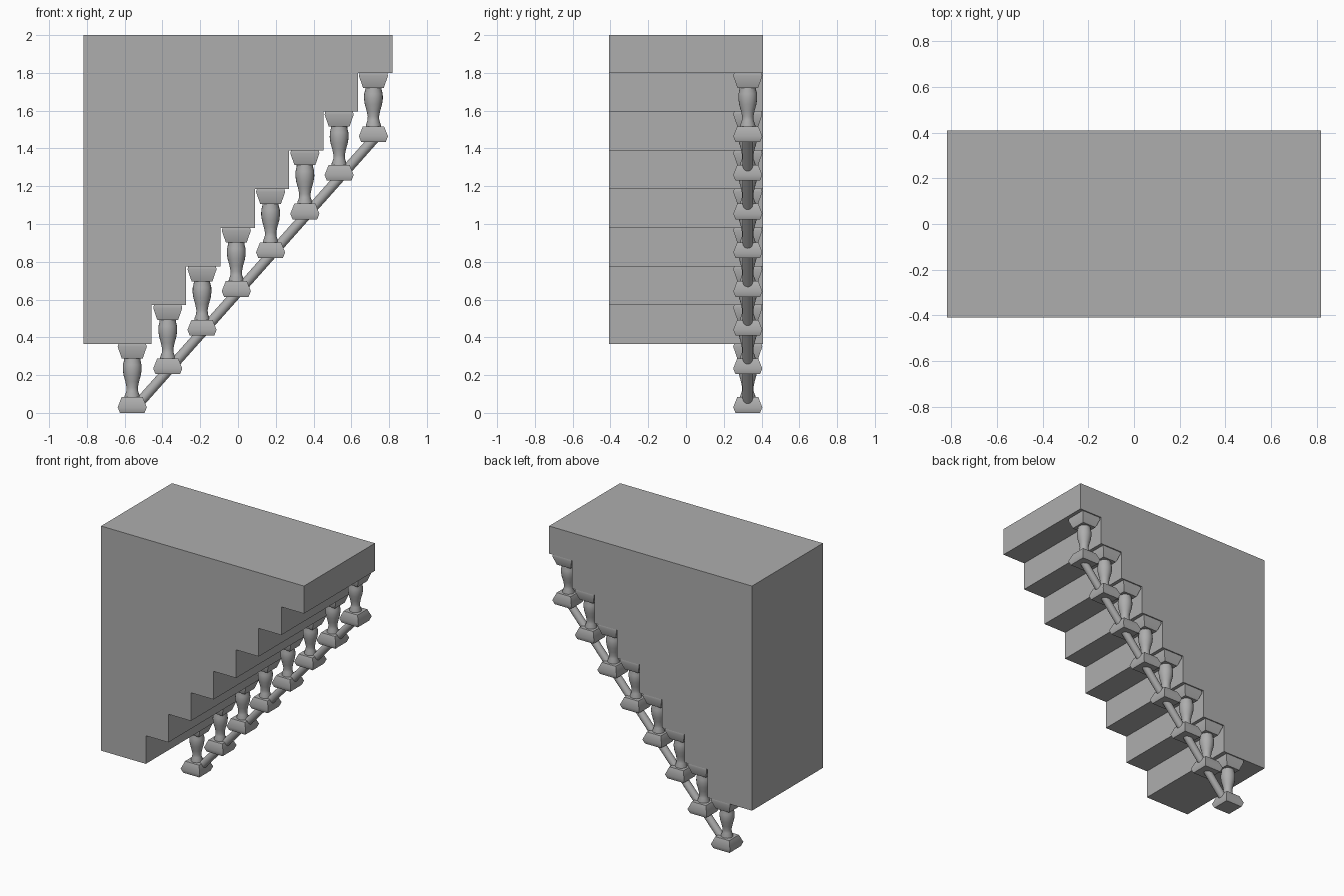
import bpy, bmesh, math
from mathutils import Vector

if "Cube" in bpy.data.objects:
    bpy.data.objects.remove(bpy.data.objects["Cube"])

N = 8
DX, DZ = 0.1819, 0.2049
X0, Z0, HX, HY = -0.457, 0.365, 0.817, 0.408

# Dark grey stone for every part
stone = bpy.data.materials.new("dark_grey_stone")
stone.diffuse_color = (0.42, 0.42, 0.42, 1)
stone.use_nodes = True
stone.node_tree.nodes["Principled BSDF"].inputs["Base Color"].default_value = stone.diffuse_color


def finish(name, bm, smooth=False):
    bmesh.ops.recalc_face_normals(bm, faces=bm.faces)
    me = bpy.data.meshes.new(name)
    bm.to_mesh(me)
    bm.free()
    me.materials.append(stone)
    ob = bpy.data.objects.new(name, me)
    bpy.context.collection.objects.link(ob)
    if smooth:
        bpy.ops.object.select_all(action='DESELECT')
        ob.select_set(True)
        bpy.context.view_layer.objects.active = ob
        bpy.ops.object.shade_smooth_by_angle(angle=math.radians(50))
    return ob


def loft(bm, rings, sides, turn=0.0):
    """Stack of regular polygons given as (radius, z), capped at both ends."""
    loops = []
    for r, z in rings:
        loops.append([bm.verts.new((r * math.cos(turn + math.tau * i / sides),
                                    r * math.sin(turn + math.tau * i / sides), z))
                      for i in range(sides)])
    for a, b in zip(loops, loops[1:]):
        for i in range(sides):
            j = (i + 1) % sides
            bm.faces.new((a[i], a[j], b[j], b[i]))
    bm.faces.new(loops[0][::-1])
    bm.faces.new(loops[-1])


# Stepped body: side profile extruded across the width
pts = [(-HX, 2.0), (-HX, Z0)]
for i in range(N):
    x = HX if i == N - 1 else X0 + i * DX
    pts += [(x, Z0 + i * DZ), (x, Z0 + (i + 1) * DZ if i < N - 1 else 2.0)]
bm = bmesh.new()
face = bm.faces.new([bm.verts.new((x, -HY, z)) for x, z in pts])
ext = bmesh.ops.extrude_face_region(bm, geom=[face])
bmesh.ops.translate(bm, vec=(0, 2 * HY, 0),
                    verts=[v for v in ext['geom'] if isinstance(v, bmesh.types.BMVert)])
finish("stepped_body", bm)

# Baluster: square end blocks and a turned vase-shaped shaft
S = math.sqrt(2)
LOW = [(0.065, 0.0), (0.077, 0.03), (0.056, 0.083)]
HIGH = [(0.055, 0.287), (0.077, 0.35), (0.073, 0.365)]
SHAFT = [(0.040, 0.075), (0.040, 0.09), (0.031, 0.115), (0.030, 0.135), (0.036, 0.165),
         (0.046, 0.20), (0.050, 0.23), (0.049, 0.255), (0.043, 0.28), (0.043, 0.295)]
bm = bmesh.new()
for block in (LOW, HIGH):
    loft(bm, [(r * S, z) for r, z in block], 4, math.pi / 4)
loft(bm, SHAFT, 20)
first = finish("baluster_1", bm, True)
for i in range(N):
    ob = first if i == 0 else bpy.data.objects.new(f"baluster_{i + 1}", first.data)
    if i:
        bpy.context.collection.objects.link(ob)
    ob.location = (-0.560 if i == 0 else -0.372 + (i - 1) * 0.1815, 0.327, i * DZ)

# Sloping round rail linking the blocks
a, b = Vector((-0.53, 0.327, 0.045)), Vector((0.739, 0.327, 1.472))
bm = bmesh.new()
loft(bm, [(0.027, 0), (0.027, (b - a).length)], 20)
rail = finish("rail", bm, True)
rail.location = a
rail.rotation_euler = (b - a).to_track_quat('Z', 'Y').to_euler()
